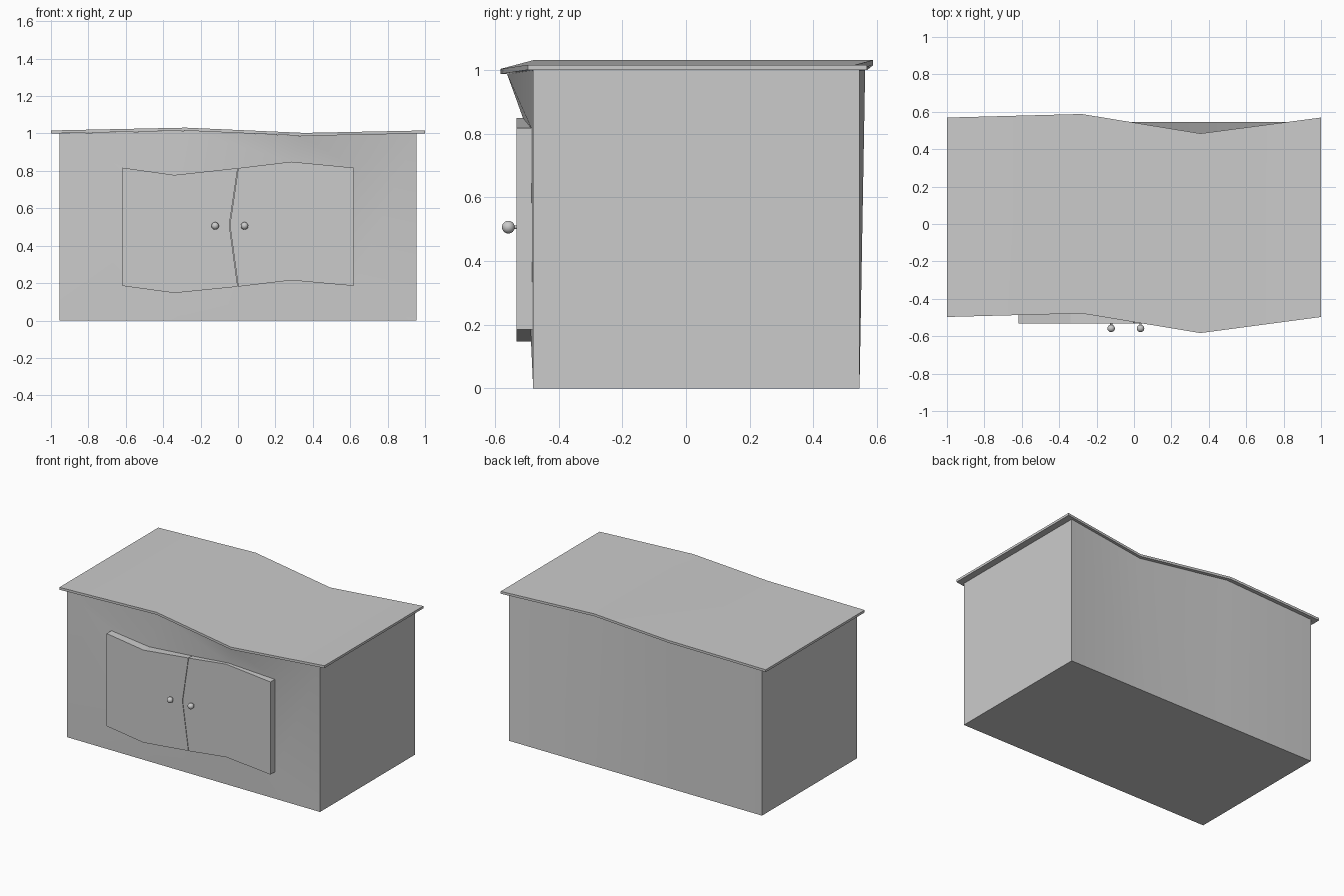
import bpy, bmesh

if "Cube" in bpy.data.objects:
    bpy.data.objects.remove(bpy.data.objects["Cube"])

def finish(name, bm, smooth=True):
    bmesh.ops.recalc_face_normals(bm, faces=bm.faces)
    me = bpy.data.meshes.new(name)
    bm.to_mesh(me)
    bm.free()
    ob = bpy.data.objects.new(name, me)
    bpy.context.collection.objects.link(ob)
    bpy.context.view_layer.objects.active = ob
    ob.select_set(True)
    if smooth:
        bpy.ops.object.shade_smooth_by_angle(angle=0.6)
    ob.select_set(False)
    return ob

def strip(bm, a, b):
    for i in range(len(a) - 1):
        bm.faces.new((a[i], a[i + 1], b[i + 1], b[i]))

def row(bm, xs, ys, zs):
    return [bm.verts.new(p) for p in zip(xs, ys, zs)]

# Wavy countertop
bm = bmesh.new()
xs = (-1, -0.28, 0.355, 1)
front, back = (-0.497, -0.478, -0.583, -0.497), (0.569, 0.588, 0.484, 0.569)
top, low = (1.016, 1.031, 1.003, 1.016), (1.0, 1.015, 0.987, 1.0)
ft, bt = row(bm, xs, front, top), row(bm, xs, back, top)
fl, bl = row(bm, xs, front, low), row(bm, xs, back, low)
for a, b in ((ft, bt), (fl, bl), (ft, fl), (bt, bl)):
    strip(bm, a, b)
for i in (0, 3):
    bm.faces.new((ft[i], bt[i], bl[i], fl[i]))
finish("countertop", bm)

# Cabinet body: wavy top edge blending to a straight base
bm = bmesh.new()
xs = (-0.955, -0.268, 0.342, 0.955)
ft = row(bm, xs, (-0.48, -0.46, -0.562, -0.48), low)
bt = row(bm, xs, (0.545, 0.563, 0.463, 0.545), low)
fb, bb = row(bm, xs, (-0.48,) * 4, (0,) * 4), row(bm, xs, (0.545,) * 4, (0,) * 4)
door_x = (-0.618, -0.34, 0.285, 0.618)
door_top, door_low = (0.817, 0.778, 0.849, 0.817), (0.185, 0.147, 0.215, 0.185)
dt = row(bm, door_x, (-0.482, -0.473, -0.512, -0.486), door_top)
db = row(bm, door_x, (-0.48, -0.479, -0.49, -0.482), door_low)
for a, b in ((ft, dt), (dt, db), (db, fb), (fb, bb), (bb, bt), (ft, bt)):
    strip(bm, a, b)
for i in (0, 3):
    bm.faces.new((ft[i], dt[i], db[i], fb[i]))
    bm.faces.new((ft[i], fb[i], bb[i], bt[i]))
finish("cabinet_body", bm)

# Pair of doors meeting along a bent seam
def door(name, outline):
    bm = bmesh.new()
    face = bm.faces.new([bm.verts.new((x, -0.533, z)) for x, z in outline])
    ext = bmesh.ops.extrude_face_region(bm, geom=[face])
    for v in ext["geom"]:
        if isinstance(v, bmesh.types.BMVert):
            v.co.y = -0.47
    if not face.is_valid or len(bm.faces) < len(outline) + 2:
        bm.faces.new([v for v in bm.verts if v.co.y < -0.5])
    finish(name, bm, False)

seam = ((0, 0.815), (-0.045, 0.51), (0, 0.181))
for name, ids, gap in (("left_door", (0, 1), -0.0015), ("right_door", (3, 2), 0.0015)):
    o, i = ids
    door(name, [(door_x[o], door_top[o]), (door_x[i], door_top[i])]
         + [(x + gap, z) for x, z in seam]
         + [(door_x[i], door_low[i]), (door_x[o], door_low[o])])

# Round knobs on short stems
for name, x in (("left_knob", -0.122), ("right_knob", 0.035)):
    bpy.ops.mesh.primitive_uv_sphere_add(segments=24, ring_count=12, radius=0.02,
                                         location=(x, -0.558, 0.506))
    bpy.context.object.name = name
    bpy.ops.object.shade_smooth_by_angle(angle=0.6)
    bpy.ops.mesh.primitive_cylinder_add(vertices=16, radius=0.006, depth=0.03,
                                        location=(x, -0.535, 0.506), rotation=(1.5708, 0, 0))
    bpy.context.object.name = name + "_stem"
    bpy.ops.object.shade_smooth_by_angle(angle=0.6)
